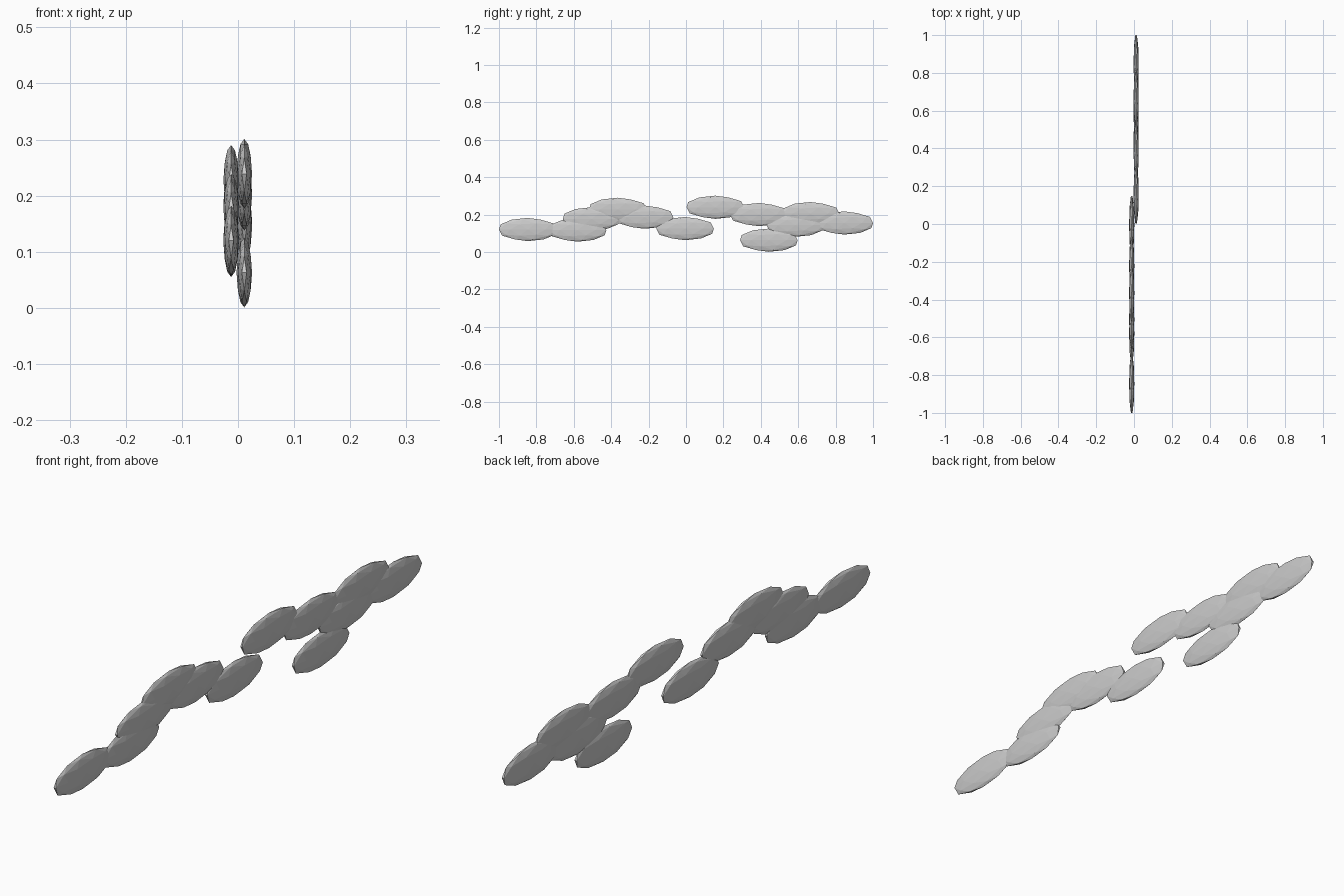
import bpy, math
from mathutils import Matrix

if "Cube" in bpy.data.objects:
    bpy.data.objects.remove(bpy.data.objects["Cube"])

grey = bpy.data.materials.new("mid_grey")
grey.diffuse_color = (0.6, 0.6, 0.6, 1)
grey.use_nodes = True
grey.node_tree.nodes["Principled BSDF"].inputs["Base Color"].default_value = grey.diffuse_color

# (y, z) centres of the flattened leaf plates in each of the two layers
rear_layer = [(-0.846, 0.12), (-0.58, 0.117), (-0.505, 0.177),
              (-0.365, 0.228), (-0.222, 0.186), (-0.005, 0.125)]
front_layer = [(0.157, 0.239), (0.39, 0.2), (0.665, 0.205),
               (0.585, 0.143), (0.846, 0.155), (0.443, 0.063)]


def leaf_plate(name, x, y, z):
    """Low-poly ball squashed into a thin, long plate along y."""
    bpy.ops.mesh.primitive_ico_sphere_add(subdivisions=2, radius=1)
    ob = bpy.context.object
    ob.name = name
    ob.data.transform(Matrix.Rotation(-math.pi / 2, 4, 'Z'))
    ob.data.transform(Matrix.Diagonal((0.0138, 0.162, 0.062, 1)))
    ob.location = (x, y, z)
    ob.data.materials.append(grey)


for side, x, centres in (("left", -0.0122, rear_layer), ("right", 0.0112, front_layer)):
    for i, (y, z) in enumerate(centres):
        leaf_plate(f"{side}_plate_{i + 1}", x, y, z)
